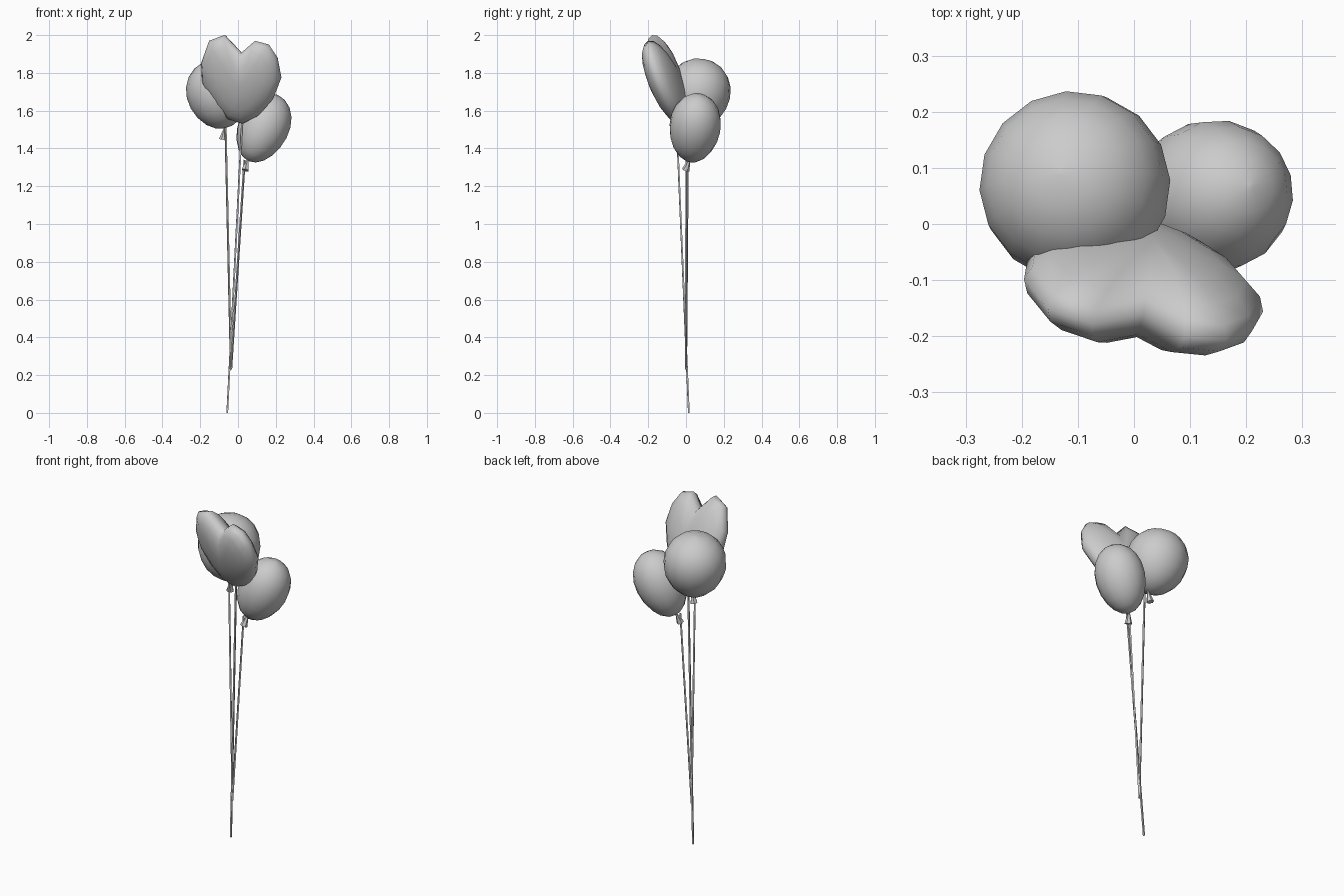
import bpy, math
from mathutils import Vector

if "Cube" in bpy.data.objects:
    bpy.data.objects.remove(bpy.data.objects["Cube"])


def make(name, verts, faces, smooth=True):
    me = bpy.data.meshes.new(name)
    me.from_pydata([tuple(v) for v in verts], [], faces)
    me.update()
    ob = bpy.data.objects.new(name, me)
    bpy.context.collection.objects.link(ob)
    for p in me.polygons:
        p.use_smooth = smooth
    return ob


def capped_rings(name, start, rings, end, smooth=True):
    # Skin a stack of closed rings, closed with a point at each end
    n = len(rings[0])
    verts = [start] + [v for r in rings for v in r] + [end]
    last = len(verts) - 1
    faces = []
    for j in range(n):
        k = (j + 1) % n
        faces.append((0, 1 + k, 1 + j))
        for i in range(len(rings) - 1):
            a, b = 1 + i * n, 1 + (i + 1) * n
            faces.append((a + j, a + k, b + k, b + j))
        a = 1 + (len(rings) - 1) * n
        faces.append((a + j, a + k, last))
    return make(name, verts, faces, smooth)


def lathe(name, base, tip, profile, n, smooth=True):
    # Profile of (distance 0..1, radius) turned about the line base-tip
    base, tip = Vector(base), Vector(tip)
    axis = tip - base
    q = axis.to_track_quat('Z', 'Y')
    rings = [[base + axis * t + q @ Vector((r * math.cos(2 * math.pi * j / n),
                                            r * math.sin(2 * math.pi * j / n), 0))
              for j in range(n)] for t, r in profile]
    return capped_rings(name, base + axis * profile[0][0], rings,
                        base + axis * profile[-1][0], smooth)


def balloon(name, center, direction, half, radius):
    c, d = Vector(center), Vector(direction).normalized()
    prof = []
    for i in range(1, 10):
        a = math.pi * i / 10
        prof.append(((1 - math.cos(a)) / 2,
                     radius * math.sin(a) * (1 - 0.08 * math.cos(a))))
    prof = [(0, 0.004)] + prof + [(1, 0.004)]
    return lathe(name, c - d * half, c + d * half, prof, 16)


# Round and egg-shaped balloons
balloon("round_balloon", (-0.103, 0.065, 1.69), (-0.16, 0.14, 1), 0.187, 0.17)
balloon("egg_balloon", (0.133, 0.047, 1.508), (0.44, 0.12, 1), 0.192, 0.136)

# Flared knots under the balloons
flare = [(0, 0.004), (1, 0.021)]
lathe("round_balloon_knot", (-0.068, 0.035, 1.515), (-0.08, 0.04, 1.447), flare, 6, False)
lathe("egg_balloon_knot", (0.052, 0.02, 1.345), (0.038, -0.002, 1.285), flare, 6, False)

# Heart balloon: outline in the front plane, leaned forward and puffed out
outline = [(-0.074, 2.0), (-0.153, 1.97), (-0.196, 1.85), (-0.19, 1.75),
           (-0.127, 1.63), (-0.053, 1.555), (0.026, 1.53), (0.106, 1.57),
           (0.185, 1.66), (0.23, 1.775), (0.21, 1.88), (0.164, 1.95),
           (0.09, 1.97), (0.016, 1.905)]
centre = Vector((0.02, -0.105, 1.75))
normal = Vector((0.2, 1, 0.37)).normalized()
rim = [Vector((x - 0.02, -0.2 * (x - 0.02) - 0.37 * (z - 1.75), z - 1.75))
       for x, z in outline]
puff = 0.085
rings = []
for i in range(1, 10):
    a = math.pi * (i / 10 - 0.5)
    rings.append([centre + p * math.cos(a) + normal * puff * math.sin(a) for p in rim])
capped_rings("heart_balloon", centre - normal * puff, rings, centre + normal * puff)

# Strings
for name, top, end in (
        ("heart_string", (0.022, -0.05, 1.55), (-0.057, 0.015, 0.0)),
        ("round_string", (-0.066, 0.01, 1.51), (-0.037, 0.0, 0.23)),
        ("egg_string", (0.035, 0.003, 1.34), (-0.037, 0.0, 0.23))):
    lathe(name, end, top, [(0, 0.006), (1, 0.006)], 4, False)

# Consistent outward normals
import bmesh
for ob in bpy.context.collection.objects:
    bm = bmesh.new()
    bm.from_mesh(ob.data)
    bmesh.ops.recalc_face_normals(bm, faces=bm.faces)
    bm.to_mesh(ob.data)
    bm.free()
